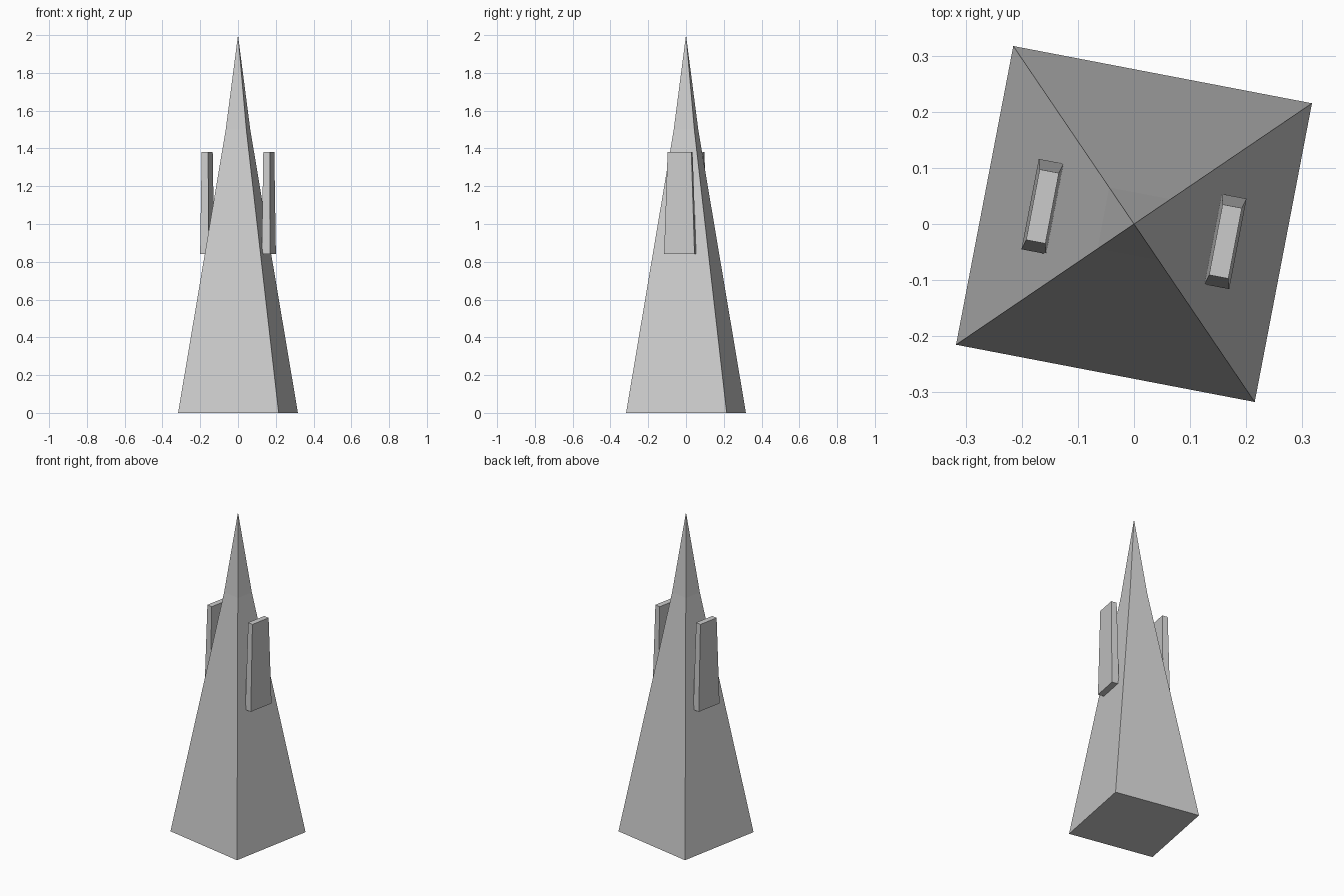
import bpy, bmesh, math
from mathutils import Matrix

if "Cube" in bpy.data.objects:
    bpy.data.objects.remove(bpy.data.objects["Cube"])

TWIST = Matrix.Rotation(math.radians(-10.85), 4, 'Z')  # whole model is turned slightly


def stacked(name, levels, cx=0.0):
    """Closed solid from rectangular levels (half_x, half_y, z); zero size makes a point."""
    bm = bmesh.new()
    rings = []
    for hx, hy, z in levels:
        corners = [(-1, -1), (1, -1), (1, 1), (-1, 1)] if hx else [(0, 0)]
        rings.append([bm.verts.new((cx + sx * hx, sy * hy, z)) for sx, sy in corners])
    bm.faces.new(rings[0][::-1])
    for a, b in zip(rings, rings[1:]):
        for i in range(4):
            j = (i + 1) % 4
            bm.faces.new([a[i], a[j], b[0]] if len(b) == 1 else [a[i], a[j], b[j], b[i]])
    if len(rings[-1]) == 4:
        bm.faces.new(rings[-1])
    bm.transform(TWIST)
    bmesh.ops.recalc_face_normals(bm, faces=bm.faces)
    mesh = bpy.data.meshes.new(name)
    bm.to_mesh(mesh)
    bm.free()
    obj = bpy.data.objects.new(name, mesh)
    bpy.context.collection.objects.link(obj)
    return obj


# Square spire with a steeper tip
stacked("spire", [(0.271, 0.271, 0), (0.0555, 0.0555, 1.5), (0, 0, 2)])

# Tapered upright slabs on two opposite faces
for side, label in ((-1, "left"), (1, "right")):
    stacked(label + "_slab", [(0.0225, 0.082, 0.84), (0.0175, 0.064, 1.38)], side * 0.166)
